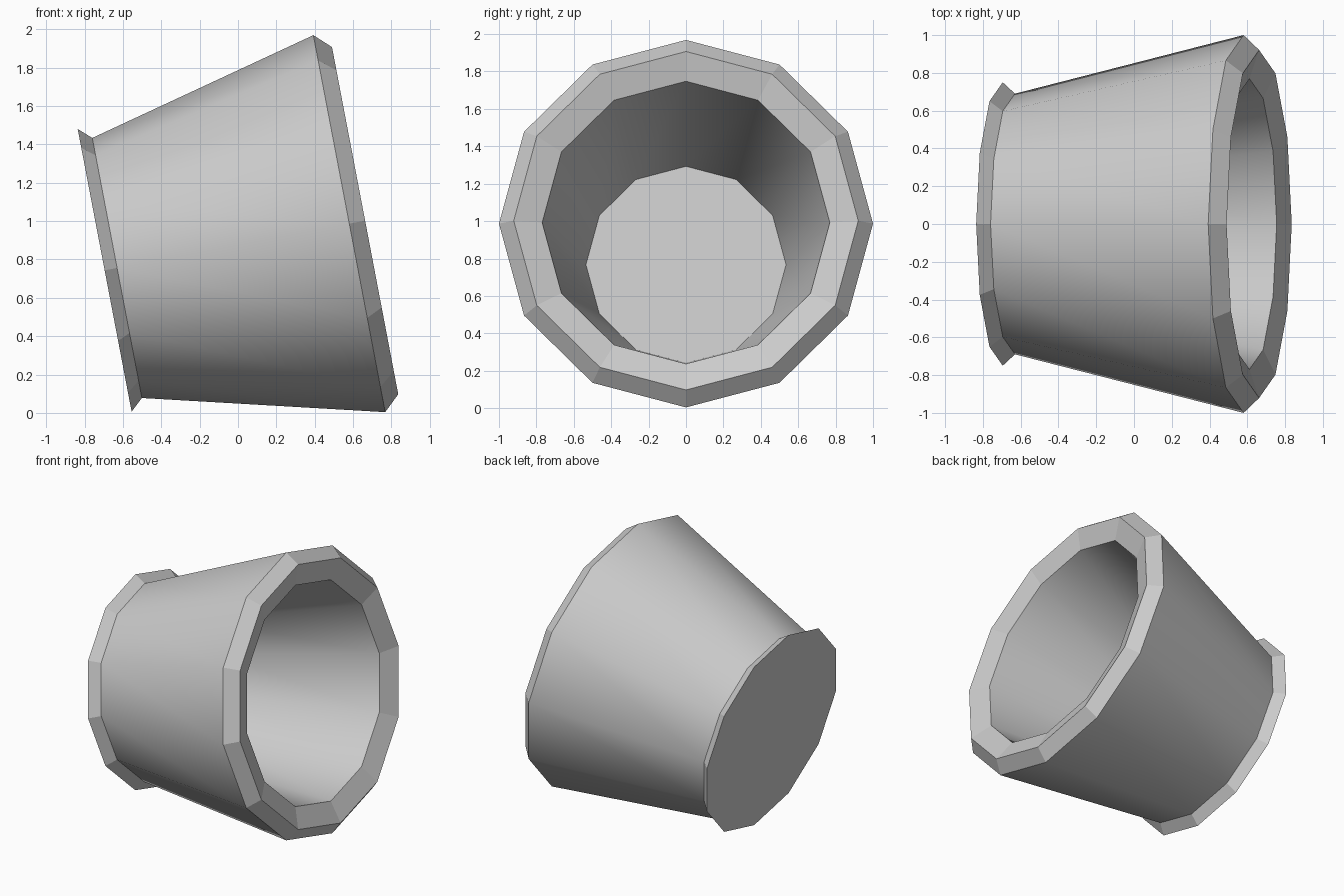
import bpy, bmesh, math
from mathutils import Matrix

if "Cube" in bpy.data.objects:
    bpy.data.objects.remove(bpy.data.objects["Cube"])

SIDES = 12
TILT = math.radians(10.8)

# (radius, distance along the axis), from the foot round the rim to the inner floor
PROFILE = [(0.75, 0.0), (0.69, 0.066), (1.0, 1.298), (0.921, 1.382),
           (0.769, 1.33), (0.535, 0.13)]
SMOOTH_BANDS = {1, 4}  # outer wall and inner wall


def ring(bm, radius, height):
    return [bm.verts.new((radius * math.cos(a), radius * math.sin(a), height))
            for a in (2 * math.pi * i / SIDES for i in range(SIDES))]


bm = bmesh.new()
rings = [ring(bm, r, h) for r, h in PROFILE]

# Walls, foot flange and rim bevels
for b in range(len(rings) - 1):
    lo, hi = rings[b], rings[b + 1]
    for i in range(SIDES):
        j = (i + 1) % SIDES
        face = bm.faces.new((lo[i], lo[j], hi[j], hi[i]))
        face.smooth = b in SMOOTH_BANDS

# Closed base and inner floor
bm.faces.new(rings[0][::-1])
bm.faces.new(rings[-1])

# Keep every ring crisp
for loop in rings:
    for i in range(SIDES):
        bm.edges.get((loop[i], loop[(i + 1) % SIDES])).smooth = False

# Lay the cup on its side, mouth towards +x and tipped slightly up
bm.transform(Matrix.Translation((-0.695, 0, 0.743))
             @ Matrix.Rotation(math.pi / 2 - TILT, 4, 'Y'))
bmesh.ops.recalc_face_normals(bm, faces=bm.faces)

mesh = bpy.data.meshes.new("tilted_cup")
bm.to_mesh(mesh)
bm.free()
cup = bpy.data.objects.new("tilted_cup", mesh)
bpy.context.collection.objects.link(cup)
